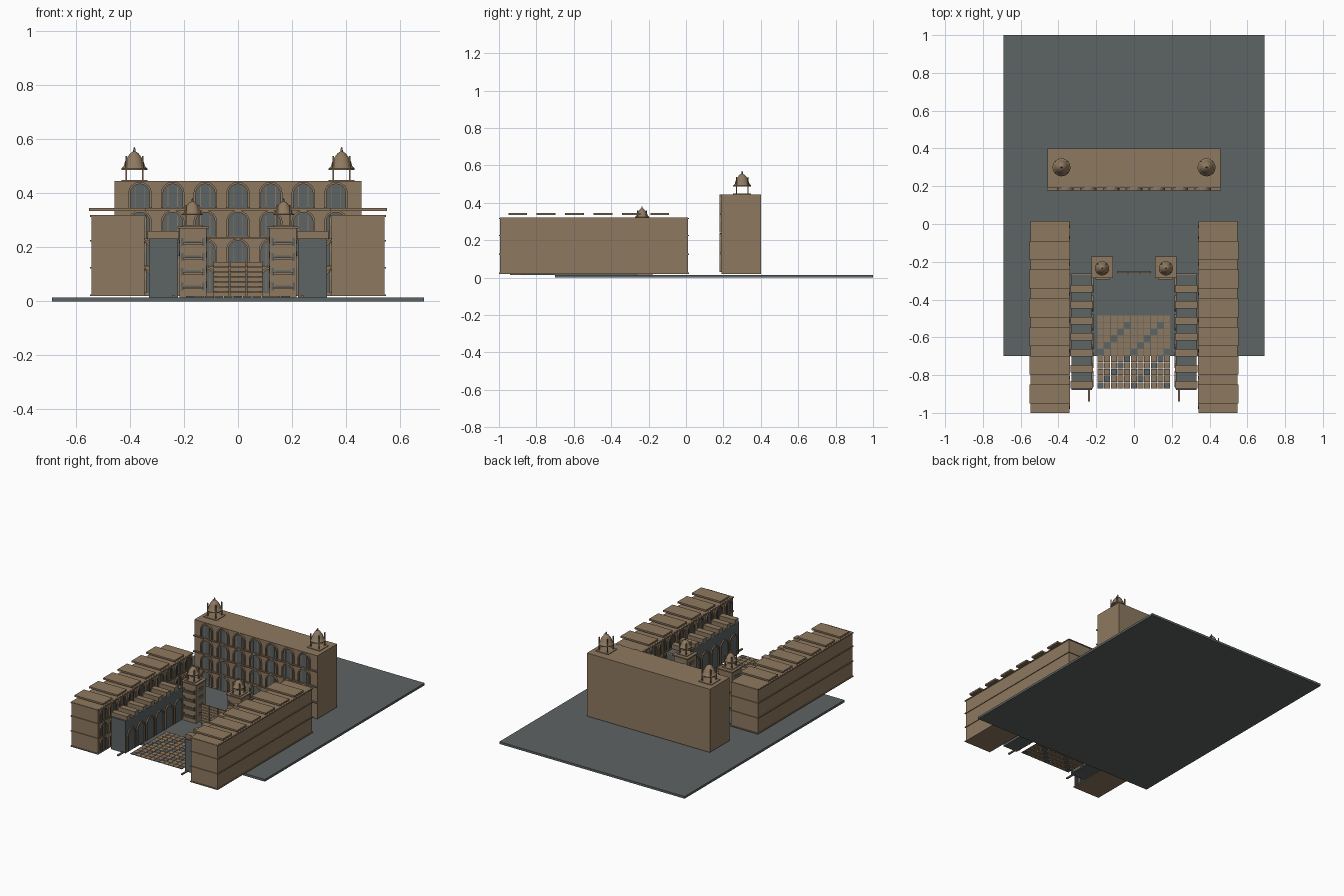
import bpy, bmesh, math
from mathutils import Matrix, Vector

old = bpy.data.objects.get("Cube")
if old:
    bpy.data.objects.remove(old, do_unlink=True)


def material(name, rgb):
    m = bpy.data.materials.new(name)
    m.use_nodes = True
    m.diffuse_color = (*rgb, 1)
    bsdf = m.node_tree.nodes["Principled BSDF"]
    bsdf.inputs["Base Color"].default_value = (*rgb, 1)
    bsdf.inputs["Roughness"].default_value = 0.9
    return m


STONE = material("sandstone", (0.27, 0.19, 0.115))
GREY = material("slate grey", (0.11, 0.125, 0.125))


def finish(bm, name, mat):
    bmesh.ops.recalc_face_normals(bm, faces=bm.faces)
    me = bpy.data.meshes.new(name)
    bm.to_mesh(me)
    bm.free()
    me.materials.append(mat)
    ob = bpy.data.objects.new(name, me)
    bpy.context.collection.objects.link(ob)
    return ob


def box(bm, x, y, z):
    """Box from three (low, high) ranges."""
    size = [b - a for a, b in (x, y, z)]
    mid = [(a + b) / 2 for a, b in (x, y, z)]
    bmesh.ops.create_cube(bm, size=1, matrix=Matrix.Translation(mid) @ Matrix.Diagonal((*size, 1)))


def solid(name, mat, *ranges):
    bm = bmesh.new()
    box(bm, *ranges)
    return finish(bm, name, mat)


def arch_outline(w, h, steps=8):
    """Half-round arch outline from left foot to right foot."""
    r = w / 2
    arc = [(-r * math.cos(math.pi * i / steps), h - r + r * math.sin(math.pi * i / steps))
           for i in range(steps + 1)]
    return [(-r, 0), *arc, (r, 0)]


def extrude(bm, faces, vec):
    geo = bmesh.ops.extrude_face_region(bm, geom=faces)["geom"]
    bmesh.ops.translate(bm, verts=[v for v in geo if isinstance(v, bmesh.types.BMVert)], vec=vec)


def arch(frames, panels, origin, facing, w, h, rim=0.008, depth=0.012, bars=True):
    """Raised arch surround with a thin panel and window bars, facing outwards."""
    out = Vector(facing)
    along = Vector((-out.y, out.x, 0))
    origin = Vector(origin)

    def at(u, v, d=0):
        return origin + along * u + Vector((0, 0, v)) + out * d

    outer = arch_outline(w, h)
    inner = arch_outline(w - 2 * rim, h - rim)
    a = [frames.verts.new(at(*p)) for p in outer]
    b = [frames.verts.new(at(*p)) for p in inner]
    ring = [frames.faces.new((a[i], a[i + 1], b[i + 1], b[i])) for i in range(len(a) - 1)]
    extrude(frames, ring, out * depth)
    face = panels.faces.new([panels.verts.new(at(*p)) for p in inner])
    extrude(panels, [face], out * 0.003)
    if bars:
        for u in (-w / 5, w / 5):
            strip = [frames.verts.new(at(u + s * 0.0015, v, 0.003))
                     for s, v in ((-1, 0), (1, 0), (1, h * 0.8), (-1, h * 0.8))]
            extrude(frames, [frames.faces.new(strip)], out * 0.004)


def ledges(bm, x, y, heights, out=0.005, thick=0.006):
    for z in heights:
        box(bm, (x[0] - out, x[1] + out), (y[0] - out, y[1] + out), (z, z + thick))


def kiosk(name, x, y, z, r, post_h, dome_h):
    """Domed roof pavilion on four posts."""
    bm = bmesh.new()
    box(bm, (x - r, x + r), (y - r, y + r), (z, z + 0.004))
    p = r * 0.64
    for sx in (-p, p):
        for sy in (-p, p):
            box(bm, (x + sx - 0.003, x + sx + 0.003), (y + sy - 0.003, y + sy + 0.003),
                (z, z + post_h + dome_h * 0.75))
    finish(bm, name + "_posts", STONE)
    base = z + post_h
    profile = [(0, 0), (1, 0), (1, 0.08), (0.82, 0.2), (0.72, 0.45), (0.54, 0.7),
               (0.32, 0.9), (0.1, 1), (0.06, 1.2), (0, 1.25)]
    bm = bmesh.new()
    vs = [bm.verts.new((x + r * a, y, base + dome_h * b)) for a, b in profile]
    es = [bm.edges.new(pair) for pair in zip(vs, vs[1:])]
    bmesh.ops.spin(bm, geom=vs + es, cent=(x, y, 0), axis=(0, 0, 1), angle=2 * math.pi, steps=16)
    bmesh.ops.remove_doubles(bm, verts=bm.verts, dist=0.0002)
    ob = finish(bm, name + "_dome", STONE)
    bpy.ops.object.select_all(action="DESELECT")
    ob.select_set(True)
    bpy.context.view_layer.objects.active = ob
    bpy.ops.object.shade_smooth_by_angle(angle=math.radians(35))


# Ground slab
solid("ground", GREY, (-0.69, 0.69), (-0.70, 1.0), (0, 0.015))

# Back palace block with rows of arched windows
solid("back_block", STONE, (-0.458, 0.458), (0.19, 0.40), (0.02, 0.445))
frames, panels = bmesh.new(), bmesh.new()
for row in range(4):
    z = 0.03 + row * 0.105
    for col in range(-3, 4):
        arch(frames, panels, (col * 0.121, 0.19, z), (0, -1, 0), 0.088, 0.098)
    if row:
        box(frames, (-0.46, 0.46), (0.178, 0.19), (z - 0.008, z - 0.001))
finish(frames, "back_window_frames", STONE)
finish(panels, "back_window_panels", GREY)

for side, s in (("left", 1), ("right", -1)):
    def span(a, b):
        return tuple(sorted((s * a, s * b)))

    kiosk(side + "_roof_kiosk", s * 0.384, 0.30, 0.445, 0.048, 0.042, 0.068)

    # Long side wing with string courses, roof slabs and courtyard arches
    wing_x, wing_y = span(0.347, 0.543), (-0.995, 0.012)
    solid(side + "_wing", STONE, wing_x, wing_y, (0.02, 0.32))
    bm = bmesh.new()
    ledges(bm, wing_x, wing_y, (0.02, 0.122, 0.222, 0.313))
    finish(bm, side + "_wing_ledges", STONE)
    bm = bmesh.new()
    for i in range(6):
        y = -0.95 + i * 0.152
        box(bm, span(0.34, 0.552), (y, y + 0.1), (0.335, 0.346))
    finish(bm, side + "_wing_roof_slabs", STONE)
    frames, panels = bmesh.new(), bmesh.new()
    for row in range(3):
        for i in range(10):
            arch(frames, panels, (s * 0.347, -0.942 + i * 0.1, 0.03 + row * 0.1),
                 (-s, 0, 0), 0.075, 0.088, depth=0.008)
    finish(frames, side + "_wing_window_frames", STONE)
    finish(panels, side + "_wing_window_panels", GREY)

    # Low arcade with coping blocks and a spout rail
    solid(side + "_arcade", GREY, span(0.222, 0.33), (-0.88, -0.265), (0.015, 0.232))
    bm = bmesh.new()
    for i in range(7):
        y = -0.85 + i * 0.0845
        box(bm, span(0.218, 0.335), (y - 0.02, y + 0.02), (0.232, 0.26))
    box(bm, span(0.218, 0.335), (-0.27, -0.262), (0.225, 0.235))
    box(bm, span(0.233, 0.243), (-0.94, -0.87), (0.015, 0.024))
    finish(bm, side + "_arcade_coping", STONE)
    frames, panels = bmesh.new(), bmesh.new()
    for i in range(6):
        arch(frames, panels, (s * 0.222, -0.82 + i * 0.1, 0.02), (-s, 0, 0),
             0.085, 0.15, depth=0.008, bars=False)
    finish(frames, side + "_arcade_arch_frames", STONE)
    finish(panels, side + "_arcade_arch_panels", GREY)

    # Gate tower with stacked balconies
    tx, ty = span(0.117, 0.217), (-0.28, -0.18)
    solid(side + "_gate_tower", STONE, tx, ty, (0.015, 0.272))
    bm, win = bmesh.new(), bmesh.new()
    ledges(bm, tx, ty, (0.27,), 0.007, 0.008)
    for i in range(4):
        z = 0.045 + i * 0.055
        box(bm, span(0.13, 0.204), (-0.293, -0.28), (z, z + 0.008))
        box(win, span(0.137, 0.197), (-0.284, -0.28), (z + 0.008, z + 0.014))
        for u in (0.124, 0.202):
            box(win, span(u, u + 0.009), (-0.284, -0.28), (z - 0.005, z + 0.024))
        for x in (0.115, 0.217):
            box(win, span(x, x + 0.002), (-0.255, -0.205), (z + 0.005, z + 0.03))
    finish(bm, side + "_gate_balconies", STONE)
    finish(win, side + "_gate_windows", GREY)
    kiosk(side + "_gate_kiosk", s * 0.169, -0.235, 0.278, 0.038, 0.042, 0.05)

# Slatted gate between the towers
bm = bmesh.new()
for x in (-0.062, 0, 0.062):
    for i in range(7):
        z = 0.018 + i * 0.0185
        box(bm, (x - 0.029, x + 0.029), (-0.26, -0.252), (z, z + 0.0165))
    for u in (-0.029, 0.026):
        box(bm, (x + u, x + u + 0.003), (-0.262, -0.25), (0.015, 0.147))
finish(bm, "slatted_gate", STONE)

# Courtyard paving with diagonal bands of darker tiles
light, dark = bmesh.new(), bmesh.new()
count, step = 11, 0.0353
for i in range(count):
    for j in range(count):
        x, y = -0.195 + i * step, -0.872 + j * step
        banded = (i - j) % 5 == 0 and j < count - 1
        gap = 0.0015
        box(dark if banded else light, (x + gap, x + step - gap),
            (y + gap, y + step - gap), (0.015, 0.019))
finish(light, "paving_light_tiles", STONE)
finish(dark, "paving_dark_tiles", GREY)
